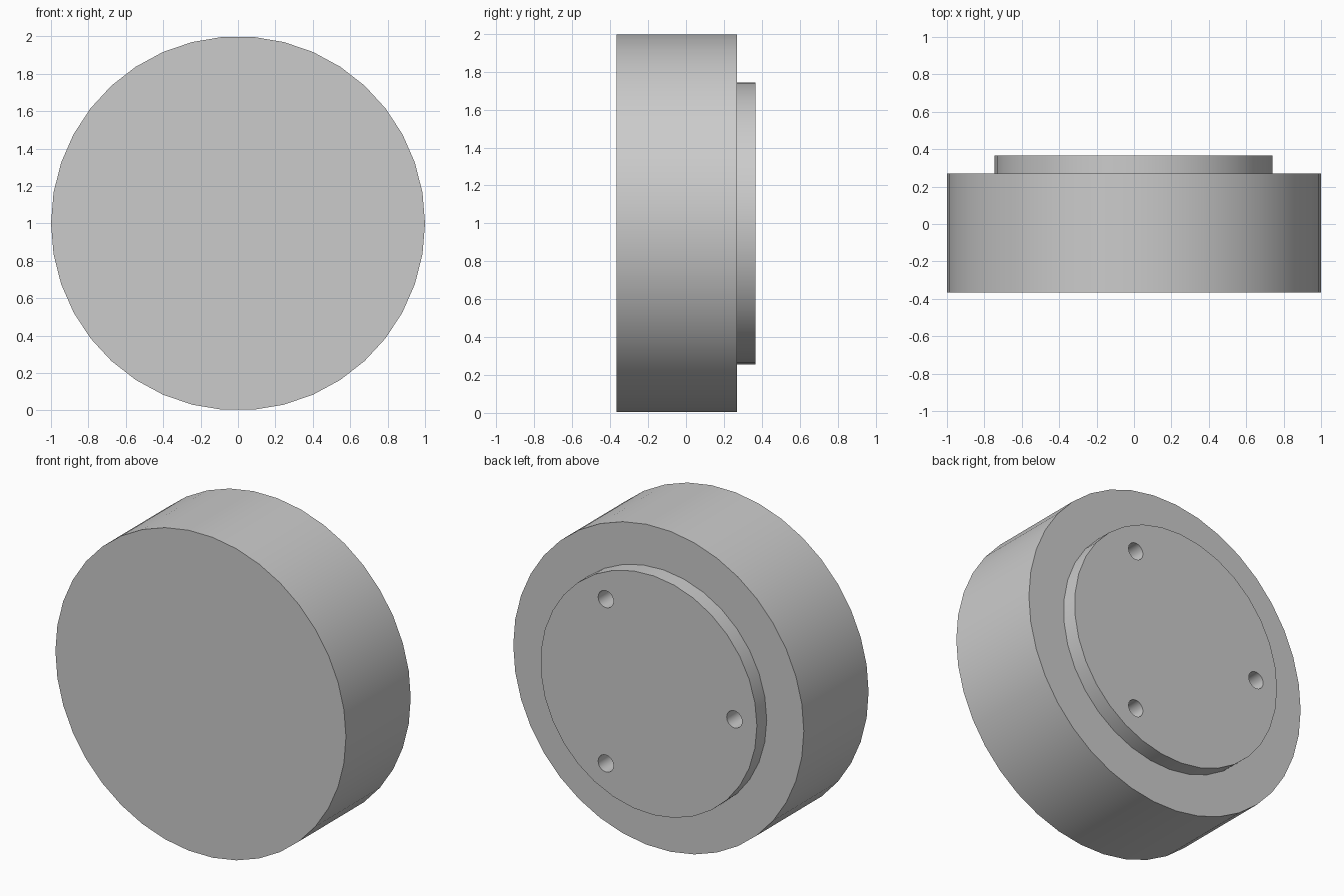
import bpy
import bmesh
from math import cos, sin, pi

cube = bpy.data.objects.get("Cube")
if cube:
    bpy.data.objects.remove(cube, do_unlink=True)

grey = bpy.data.materials.new("plain_grey")
grey.use_nodes = True
colour = (0.6, 0.6, 0.6, 1)
grey.diffuse_color = colour
grey.node_tree.nodes["Principled BSDF"].inputs["Base Color"].default_value = colour


def add_disc(bm, x, z, radius, sides, y0, y1, start=0):
    """Closed cylinder along y between y0 and y1."""
    angles = [start + 2 * pi * i / sides for i in range(sides)]
    front, back = ([bm.verts.new((x + radius * cos(a), y, z + radius * sin(a)))
                    for a in angles] for y in (y0, y1))
    bm.faces.new(front)
    bm.faces.new(back[::-1])
    for i in range(sides):
        j = (i + 1) % sides
        bm.faces.new((front[j], front[i], back[i], back[j]))


def make_object(name, discs):
    bm = bmesh.new()
    for disc in discs:
        add_disc(bm, *disc)
    bmesh.ops.recalc_face_normals(bm, faces=bm.faces)
    mesh = bpy.data.meshes.new(name)
    bm.to_mesh(mesh)
    bm.free()
    mesh.materials.append(grey)
    obj = bpy.data.objects.new(name, mesh)
    bpy.context.collection.objects.link(obj)
    return obj


# Main drum and the raised disc on its back
drum = make_object("drum", [(0, 1, 1, 38, -0.367, 0.27)])
boss = make_object("back_boss", [(0, 1, 0.745, 33, 0.27, 0.367, pi)])

# Three blind screw holes, evenly spaced
holes = make_object("hole_cutter", [
    (0.59 * cos(a), 1 + 0.59 * sin(a), 0.053, 20, 0.07, 0.5)
    for a in (pi / 3, pi, -pi / 3)])

for obj in (drum, boss):
    bpy.ops.object.select_all(action="DESELECT")
    obj.select_set(True)
    bpy.context.view_layer.objects.active = obj
    cut = obj.modifiers.new("screw_holes", "BOOLEAN")
    cut.operation = "DIFFERENCE"
    cut.solver = "EXACT"
    cut.object = holes
    bpy.ops.object.modifier_apply(modifier=cut.name)
    bpy.ops.object.shade_smooth_by_angle(angle=pi / 6)

bpy.data.objects.remove(holes, do_unlink=True)
